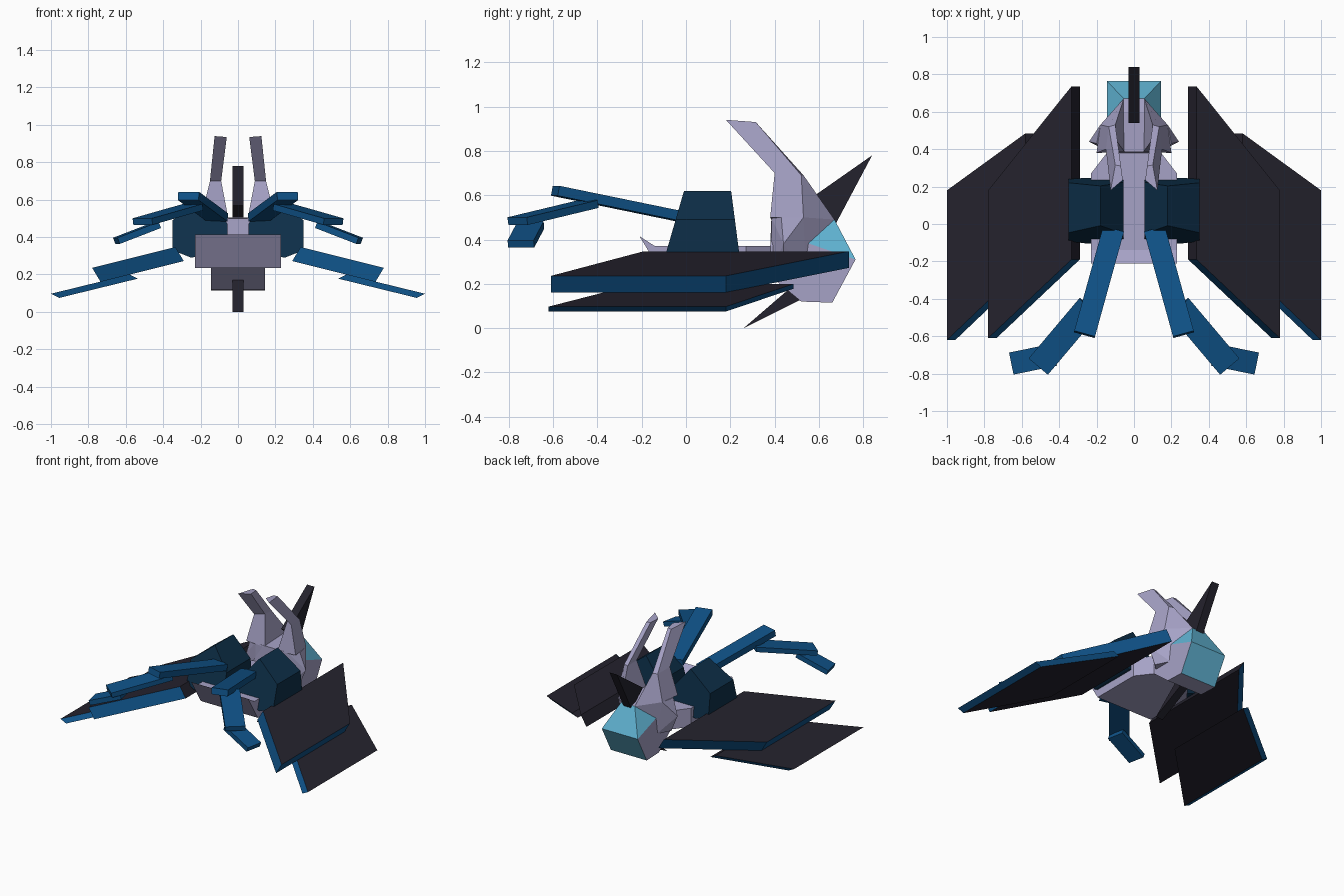
import bpy, bmesh
from mathutils import Vector

if "Cube" in bpy.data.objects:
    bpy.data.objects.remove(bpy.data.objects["Cube"])


def material(name, hex_code):
    lin = []
    for i in (0, 2, 4):
        c = int(hex_code[i:i + 2], 16) / 255
        lin.append(c / 12.92 if c <= 0.04045 else ((c + 0.055) / 1.055) ** 2.4)
    m = bpy.data.materials.new(name)
    m.diffuse_color = (*lin, 1)
    m.use_nodes = True
    m.node_tree.nodes["Principled BSDF"].inputs["Base Color"].default_value = m.diffuse_color
    return m


LILAC = material("pale_lilac", "A6A2C6")
CYAN = material("sky_cyan", "62B6D6")
BLUE = material("strong_blue", "0F5288")
NAVY = material("dark_navy", "0D2F49")
BLACK = material("soft_black", "24222D")


def finish(name, bm, mats, rule=None, mirror=False):
    bmesh.ops.recalc_face_normals(bm, faces=bm.faces)
    bm.normal_update()
    if rule:
        for f in bm.faces:
            f.material_index = rule(f)
    me = bpy.data.meshes.new(name)
    bm.to_mesh(me)
    bm.free()
    for m in mats:
        me.materials.append(m)
    ob = bpy.data.objects.new(name, me)
    bpy.context.collection.objects.link(ob)
    if mirror:
        ob.modifiers.new("mirror", "MIRROR")
    return ob


def loft(rings):
    """Bridge equal-length rings of points and cap both ends."""
    bm = bmesh.new()
    vs = [[bm.verts.new(p) for p in r] for r in rings]
    n = len(vs[0])
    for a, b in zip(vs, vs[1:]):
        for i in range(n):
            j = (i + 1) % n
            bm.faces.new((a[i], a[j], b[j], b[i]))
    bm.faces.new(vs[0])
    bm.faces.new(vs[-1])
    return bm


def side_prism(profile, half):
    """Extrude a y-z profile across x."""
    return loft([[(x, y, z) for y, z in profile] for x in (-half, half)])


def hull(points):
    """Convex hull of points taken on both sides."""
    bm = bmesh.new()
    for x, y, z in points:
        for s in ((-1, 1) if x else (1,)):
            bm.verts.new((s * x, y, z))
    res = bmesh.ops.convex_hull(bm, input=bm.verts)
    loose = [v for v in bm.verts if not v.link_faces]
    bmesh.ops.delete(bm, geom=loose, context="VERTS")
    bmesh.ops.dissolve_limit(bm, angle_limit=0.01, verts=bm.verts, edges=bm.edges)
    return bm


def bar(p, q, width, thick):
    """Flat bar between two points, kept level across its width."""
    p, q = Vector(p), Vector(q)
    side = (q - p).cross(Vector((0, 0, 1))).normalized()
    up = side.cross(q - p).normalized()
    offs = [side * (a * width / 2) + up * (b * thick / 2)
            for a, b in ((-1, -1), (1, -1), (1, 1), (-1, 1))]
    return loft([[e + o for o in offs] for e in (p, q)])


# Body, with raised tail lip and a narrowing neck
finish("body", side_prism([(-0.21, 0.415), (-0.14, 0.37), (0.27, 0.37),
                           (0.27, 0.235), (-0.1, 0.235)], 0.23), [LILAC])
finish("neck", hull([(x, y, z) for x, y in ((0.23, 0.27), (0.13, 0.4))
                     for z in (0.235, 0.37)]), [LILAC])

# Head with cyan front faces
jaw = [(0.38, 0.235), (0.38, 0.37), (0.545, 0.385), (0.765, 0.31),
       (0.66, 0.115), (0.52, 0.12)]
finish("head", hull([(0.145, y, z) for y, z in jaw]
                    + [(0.055, 0.67, 0.49), (0.07, 0.385, 0.49)]),
       [LILAC, CYAN],
       lambda f: int(f.calc_center_median().y > 0.63 and f.normal.y > 0.1))

# Flared cheeks
finish("cheeks", hull([(0.24, 0.44, 0.38), (0.145, 0.545, 0.385), (0.18, 0.53, 0.5),
                       (0.2, 0.43, 0.5), (0.13, 0.385, 0.5), (0.13, 0.385, 0.26),
                       (0.19, 0.44, 0.26), (0.14, 0.54, 0.26),
                       (0.055, 0.67, 0.49), (0.05, 0.6, 0.505)]), [LILAC])

# Pair of swept crest fins
finish("crest_fins", loft([
    [(0.05, 0.385, 0.49), (0.055, 0.67, 0.49), (0.18, 0.53, 0.5), (0.2, 0.38, 0.5)],
    [(0.09, 0.44, 0.7), (0.1, 0.53, 0.69), (0.135, 0.52, 0.69), (0.15, 0.4, 0.7)],
    [(0.06, 0.235, 0.935), (0.07, 0.31, 0.93), (0.1, 0.315, 0.93), (0.125, 0.18, 0.94)],
]), [LILAC], mirror=True)

# Black spikes above and below the head
finish("upper_spike", side_prism([(0.84, 0.78), (0.54, 0.57), (0.67, 0.46)], 0.03), [BLACK])
finish("lower_spike", side_prism([(0.26, 0.0), (0.55, 0.25), (0.6, 0.17)], 0.03), [BLACK])

# Shoulder blocks, narrowing upward
section = [(0.055, 0.47), (0.18, 0.62), (0.35, 0.49), (0.35, 0.33), (0.25, 0.29), (0.055, 0.33)]
finish("shoulder_blocks", loft([
    [(x, -0.09 + 0.29 * (z - 0.34), z) for x, z in section],
    [(x, 0.24 - 0.13 * (z - 0.34), z) for x, z in section]]), [NAVY], mirror=True)

# Three-part arms
joints = [
    ("upper_arms", (0.11, -0.03, 0.505), (0.265, -0.59, 0.62), 0.115, 0.045),
    ("forearms", (0.24, -0.44, 0.56), (0.51, -0.76, 0.483), 0.135, 0.035),
    ("hands", (0.43, -0.70, 0.465), (0.65, -0.745, 0.38), 0.12, 0.035)]
for name, p, q, w, t in joints:
    finish(name, bar(p, q, w, t), [BLUE], mirror=True)


# Slanted wing plates: black faces and inner edge, blue rim
def wing(name, outline, root_x, root_z, slope, drop):
    top = [(x, y, root_z - slope * (x - root_x)) for x, y in outline]
    low = [(x - 0.045, y, z - drop) for x, y, z in top]

    def rule(f):
        flat = abs(f.normal.z) > 0.8 and max(v.co.x for v in f.verts) - min(v.co.x for v in f.verts) > 0.2
        inner = f.calc_center_median().x < root_x + 0.01
        return 0 if flat or inner else 1
    finish(name, loft([top, low]), [BLACK, BLUE], rule, mirror=True)


wing("upper_wings", [(0.335, 0.735), (0.78, 0.18), (0.78, -0.61), (0.335, -0.19)],
     0.335, 0.347, 0.25, 0.075)
wing("lower_wings", [(0.58, 0.485), (1.0, 0.18), (1.0, -0.62), (0.58, -0.22)],
     0.58, 0.2, 0.245, 0.022)
